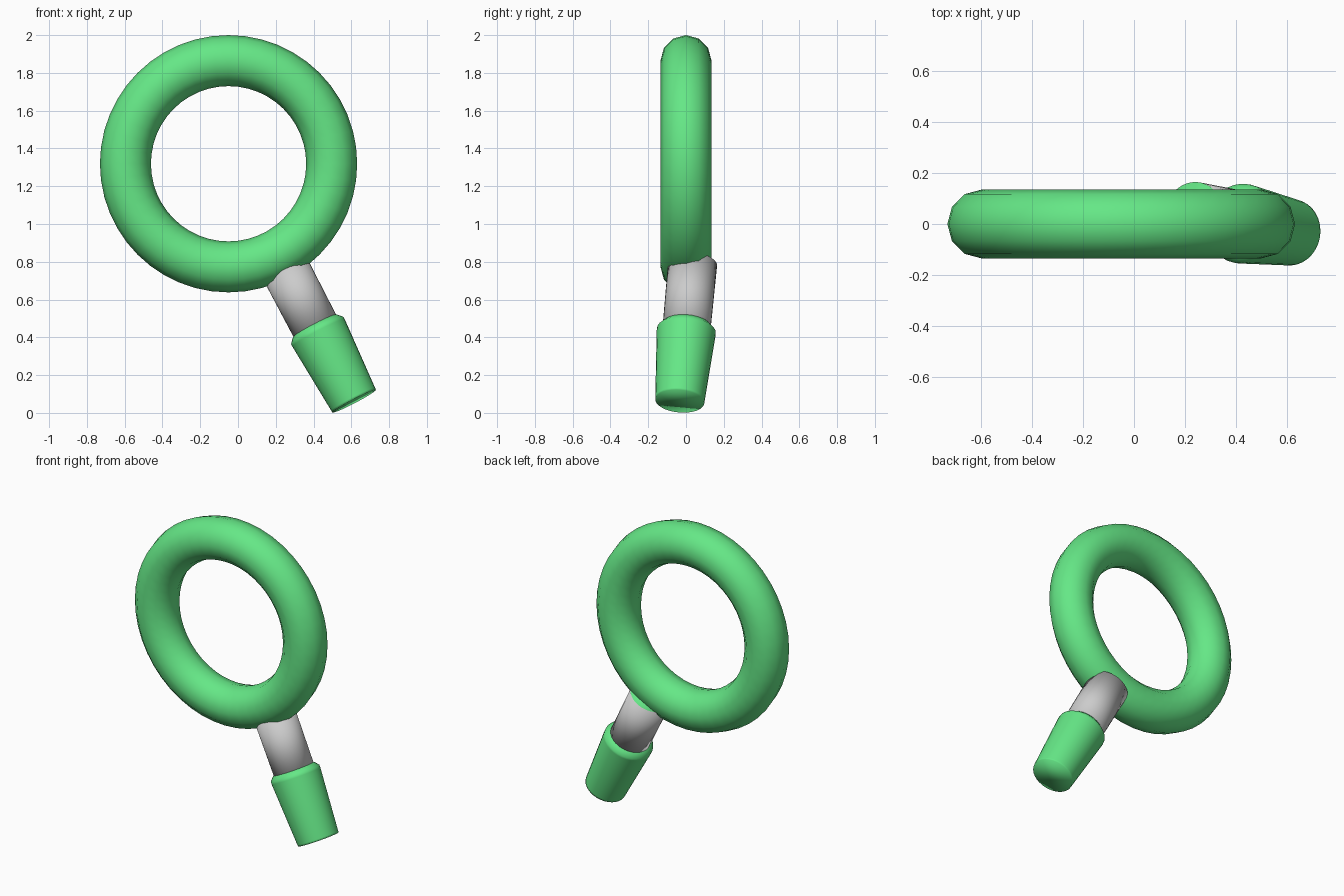
import bpy, bmesh, math
from mathutils import Vector

if "Cube" in bpy.data.objects:
    bpy.data.objects.remove(bpy.data.objects["Cube"])

green = bpy.data.materials.new("green")
green.diffuse_color = (0.13, 0.8, 0.24, 1)
green.use_nodes = True
green.node_tree.nodes["Principled BSDF"].inputs["Base Color"].default_value = green.diffuse_color
grey = bpy.data.materials.new("grey")
grey.diffuse_color = (0.8, 0.8, 0.8, 1)
grey.use_nodes = True
grey.node_tree.nodes["Principled BSDF"].inputs["Base Color"].default_value = grey.diffuse_color

# Shared handle axis, from the tip behind the ring down to the foot
TOP = Vector((0.235, 0.035, 0.79))
FOOT = Vector((0.615, -0.033, 0.062))
AXIS = (FOOT - TOP).normalized()
LENGTH = (FOOT - TOP).length


def lathe(name, profile, mats, sides=32):
    """Smooth capped turning about the handle axis; profile = (distance from TOP, radius)."""
    rot = AXIS.to_track_quat('Z', 'Y')
    bm = bmesh.new()
    rings = []
    for s, r in profile:
        ring = []
        for i in range(sides):
            a = 2 * math.pi * i / sides
            ring.append(bm.verts.new(TOP + rot @ Vector((r * math.cos(a), r * math.sin(a), s))))
        rings.append(ring)
    for a, b in zip(rings, rings[1:]):
        for i in range(sides):
            j = (i + 1) % sides
            bm.faces.new((a[i], a[j], b[j], b[i]))
    start = bm.faces.new(rings[0][::-1])
    bm.faces.new(rings[-1])
    start.material_index = len(mats) - 1
    bmesh.ops.recalc_face_normals(bm, faces=bm.faces[:])
    for f in bm.faces:
        f.smooth = True
    mesh = bpy.data.meshes.new(name)
    bm.to_mesh(mesh)
    bm.free()
    obj = bpy.data.objects.new(name, mesh)
    bpy.context.collection.objects.link(obj)
    for m in mats:
        mesh.materials.append(m)
    return obj


# Ring
bpy.ops.mesh.primitive_torus_add(major_radius=0.546, minor_radius=0.135,
                                 major_segments=48, minor_segments=12,
                                 location=(-0.05, 0, 1.319),
                                 rotation=(math.pi / 2, 0, 0))
ring = bpy.context.object
ring.name = "ring"
ring.data.materials.append(green)
bpy.ops.object.shade_smooth()

# Grey stem with a green end cap behind the ring
lathe("stem", [(0, 0.13), (0.42, 0.127)], [grey, green])

# Tapered grip: chamfered shoulder and foot, with support rings keeping the sides evenly shaded
lathe("grip", [(0.36, 0.10), (0.374, 0.132), (0.4, 0.156), (0.415, 0.1565),
               (LENGTH - 0.012, 0.131), (LENGTH, 0.13)], [green])
